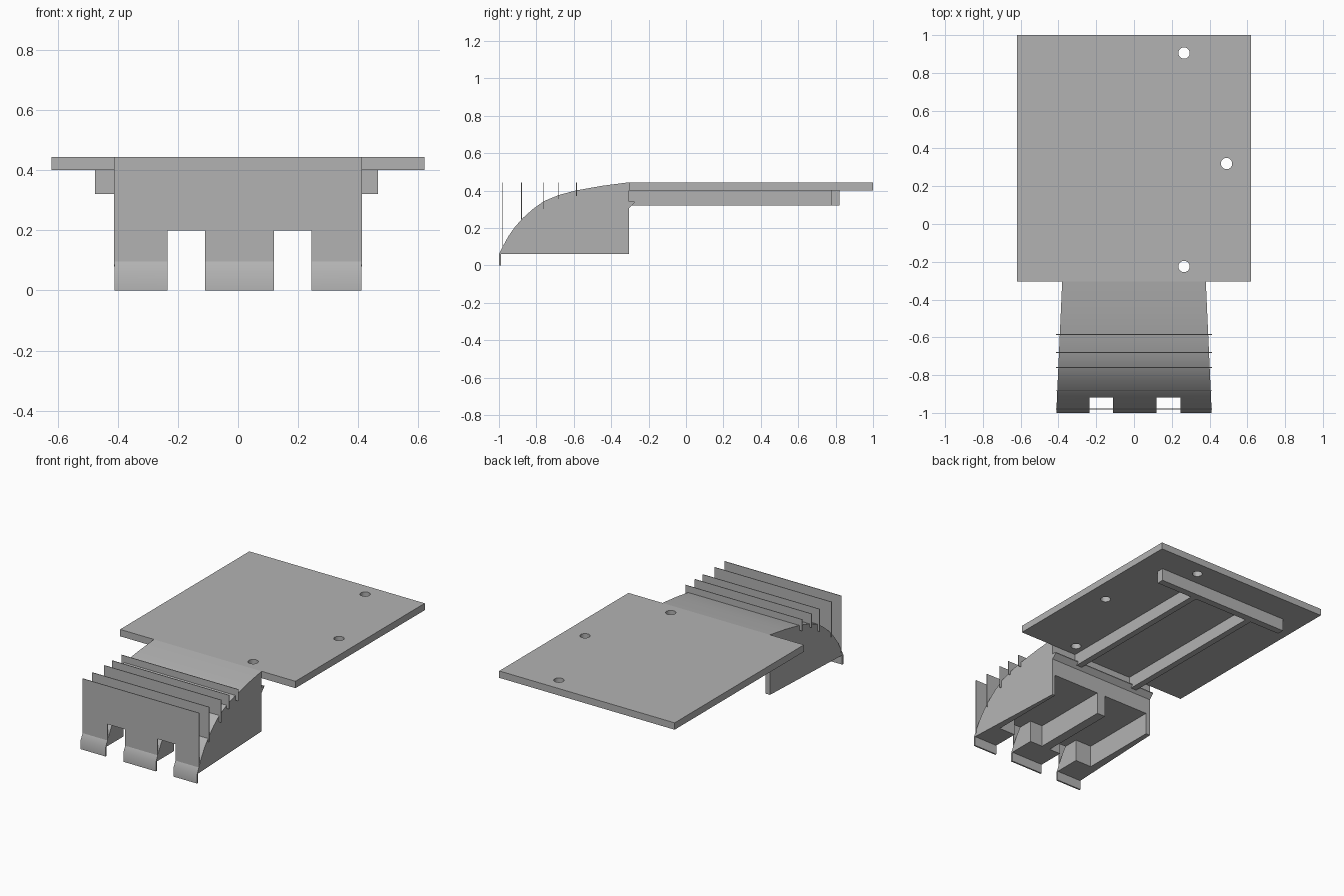
import bpy, bmesh, math

cube = bpy.data.objects.get("Cube")
if cube:
    bpy.data.objects.remove(cube, do_unlink=True)

grey = bpy.data.materials.new("plain grey")
grey.use_nodes = True
colour = (0.45, 0.45, 0.45, 1)
grey.diffuse_color = colour
grey.node_tree.nodes["Principled BSDF"].inputs["Base Color"].default_value = colour


def finish(name, bm):
    bmesh.ops.recalc_face_normals(bm, faces=bm.faces)
    mesh = bpy.data.meshes.new(name)
    bm.to_mesh(mesh)
    bm.free()
    mesh.materials.append(grey)
    ob = bpy.data.objects.new(name, mesh)
    bpy.context.collection.objects.link(ob)
    return ob


def box(name, x, y, z):
    bm = bmesh.new()
    bmesh.ops.create_cube(bm, size=1)
    for v in bm.verts:
        v.co = [r[0] if c < 0 else r[1] for c, r in zip(v.co, (x, y, z))]
    return finish(name, bm)


def half_width(y):
    return 0.38 + (-0.3 - y) * 0.045


def prism(name, profile):
    """Extrude a y-z profile across x, following the body's taper."""
    bm = bmesh.new()
    rings = [[bm.verts.new((s * half_width(y), y, z)) for y, z in profile] for s in (-1, 1)]
    bm.faces.new(rings[0])
    bm.faces.new(rings[1])
    for i in range(len(profile)):
        j = (i + 1) % len(profile)
        bm.faces.new((rings[0][i], rings[0][j], rings[1][j], rings[1][i]))
    return finish(name, bm)


def select(ob):
    bpy.ops.object.select_all(action='DESELECT')
    ob.select_set(True)
    bpy.context.view_layer.objects.active = ob


def cut(ob, cutters):
    select(ob)
    for c in cutters:
        mod = ob.modifiers.new("cut", 'BOOLEAN')
        mod.operation = 'DIFFERENCE'
        mod.solver = 'EXACT'
        mod.object = c
        bpy.ops.object.modifier_apply(modifier=mod.name)
    for c in cutters:
        bpy.data.objects.remove(c, do_unlink=True)


# Mounting plate with three round holes
plate = box("mounting_plate", (-0.62, 0.62), (-0.305, 1), (0.4, 0.444))
drills = []
for x, y in ((0.265, 0.905), (0.49, 0.32), (0.265, -0.225)):
    bm = bmesh.new()
    bmesh.ops.create_cone(bm, cap_ends=True, segments=32, radius1=0.03, radius2=0.03, depth=1)
    bmesh.ops.translate(bm, verts=bm.verts, vec=(x, y, 0.42))
    drills.append(finish("drill", bm))
cut(plate, drills)

# Ribs under the plate
box("rear_cross_rib", (-0.475, 0.465), (0.775, 0.82), (0.32, 0.401))
for side, x in (("left", 0.185), ("right", -0.24)):
    box(side + "_long_rib", (x - 0.02, x + 0.02), (-0.305, 0.78), (0.32, 0.401))

# Curved front housing with a thin lip at the foot
curve = [(-1, 0.06), (-0.98, 0.1), (-0.95, 0.155), (-0.915, 0.205), (-0.87, 0.255),
         (-0.82, 0.3), (-0.76, 0.343), (-0.68, 0.376), (-0.59, 0.4), (-0.45, 0.425),
         (-0.305, 0.444)]
housing = prism("front_housing", [(-0.305, 0.06), (-0.99, 0.06), (-0.99, 0), (-1, 0)] + curve)
slots = ((-0.235, -0.11), (0.12, 0.245))


def slot_cutters():
    return [box("slot", s, (-1.1, -0.7), (-0.1, 0.2)) for s in slots]


pockets = [box("pocket", p, (-0.82, -0.2), (-0.1, 0.2)) for p in ((-0.35, -0.03), (0.03, 0.36))]
cut(housing, pockets + slot_cutters())

# Wedge ledge along the housing's rear wall
prism("rear_ledge", [(-0.31, 0.3), (-0.275, 0.335), (-0.275, 0.34), (-0.31, 0.34)])

# Thin upright fins, the front one reaching down between the slots
fins = ((-0.98, 0.08), (-0.88, 0.22), (-0.76, 0.3), (-0.68, 0.355), (-0.585, 0.37))
for i, (y, low) in enumerate(fins):
    fin = box("fin_%d" % (i + 1), (-0.413, 0.413), (y - 0.002, y + 0.002), (low, 0.444))
    if i == 0:
        cut(fin, slot_cutters())

select(housing)
bpy.ops.object.shade_smooth_by_angle(angle=math.radians(30))
